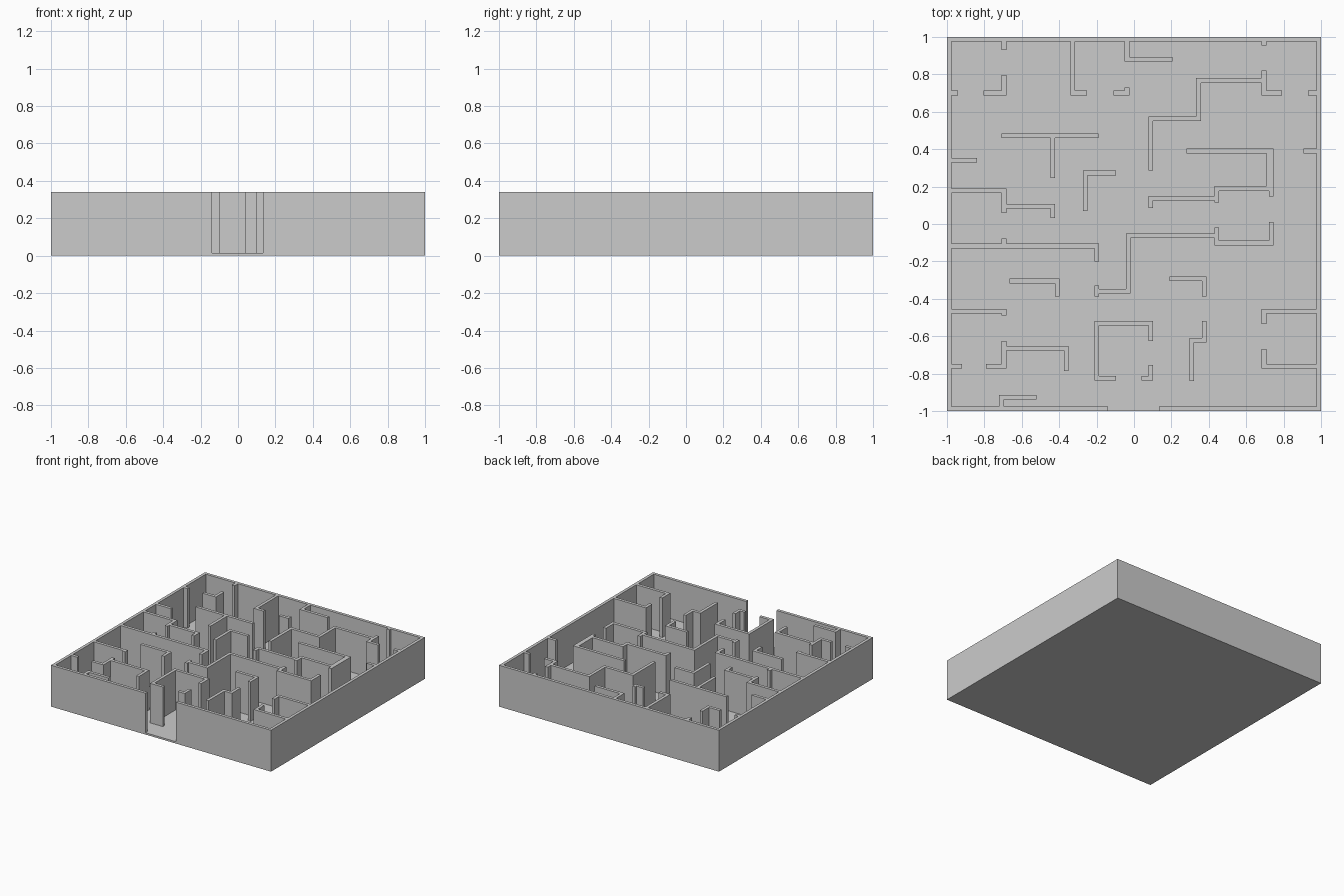
import bpy
import bmesh
from mathutils import Vector

HEIGHT = 0.34      # top of every wall
FLOOR = 0.015      # floor thickness
THICK = 0.025      # wall thickness
EDGE = 1 - THICK   # inner face of the outer walls

cube = bpy.data.objects.get("Cube")
if cube:
    bpy.data.objects.remove(cube, do_unlink=True)

grey = bpy.data.materials.new("plain grey")
grey.use_nodes = True
colour = (0.6, 0.6, 0.6, 1)
grey.diffuse_color = colour
grey.node_tree.nodes["Principled BSDF"].inputs["Base Color"].default_value = colour


def add_object(name, bm):
    """Turn a bmesh into a grey object."""
    bmesh.ops.recalc_face_normals(bm, faces=bm.faces)
    mesh = bpy.data.meshes.new(name)
    bm.to_mesh(mesh)
    bm.free()
    mesh.materials.append(grey)
    obj = bpy.data.objects.new(name, mesh)
    bpy.context.collection.objects.link(obj)
    return obj


def box(name, low, high):
    """Box between two opposite corners."""
    low, high = Vector(low), Vector(high)
    bm = bmesh.new()
    bmesh.ops.create_cube(bm, size=1)
    bmesh.ops.scale(bm, vec=high - low, verts=bm.verts)
    bmesh.ops.translate(bm, vec=(low + high) / 2, verts=bm.verts)
    return add_object(name, bm)


def wall(name, x, y, axis, *stops):
    """Wall along a centre line that turns a right angle at every stop."""
    points = [Vector((x, y, FLOOR))]
    for stop in stops:
        point = points[-1].copy()
        setattr(point, axis, stop)
        points.append(point)
        axis = "y" if axis == "x" else "x"
    # Sideways offset of each segment; corners add both for a clean mitre
    sides = []
    for a, b in zip(points, points[1:]):
        run = (b - a).normalized()
        sides.append(Vector((-run.y, run.x, 0)) * THICK / 2)
    offsets = [sides[0]]
    offsets += [a + b for a, b in zip(sides, sides[1:])]
    offsets.append(sides[-1])
    bm = bmesh.new()
    pairs = [(bm.verts.new(p + o), bm.verts.new(p - o))
             for p, o in zip(points, offsets)]
    strip = [bm.faces.new((a[0], a[1], b[1], b[0]))
             for a, b in zip(pairs, pairs[1:])]
    raised = bmesh.ops.extrude_face_region(bm, geom=strip, use_keep_orig=True)
    top = [v for v in raised["geom"] if isinstance(v, bmesh.types.BMVert)]
    bmesh.ops.translate(bm, vec=(0, 0, HEIGHT - FLOOR), verts=top)
    return add_object(name, bm)


# Outer tray: a block hollowed from above, with a doorway in the front
tray = box("outer_walls_and_floor", (-1, -1, 0), (1, 1, HEIGHT))
cutters = [box("hollow_cutter", (-EDGE, -EDGE, FLOOR), (EDGE, EDGE, 1)),
           box("doorway_cutter", (-0.14, -2, FLOOR), (0.135, -0.9, 1))]
for cutter in cutters:
    cutter.hide_render = True
    cut = tray.modifiers.new(cutter.name, "BOOLEAN")
    cut.operation = "DIFFERENCE"
    cut.solver = "EXACT"
    cut.object = cutter
bpy.context.view_layer.update()
hollowed = bpy.data.meshes.new_from_object(
    tray.evaluated_get(bpy.context.evaluated_depsgraph_get()))
tray.modifiers.clear()
tray.data = hollowed
for cutter in cutters:
    bpy.data.objects.remove(cutter, do_unlink=True)

# Door jambs and corners shared by the corner rooms
ROOM = 0.695

# Back right room and corridor
wall("back_right_room_rear_jamb", -ROOM, EDGE, "y", 0.93)
wall("back_right_room_corner", -ROOM, 0.796, "y", 0.7, -0.804)
wall("back_right_room_side_jamb", -EDGE, 0.7, "x", -0.94)
wall("back_corridor_long_wall", -0.327, EDGE, "y", 0.7, -0.25)
wall("back_corridor_hook", -0.037, EDGE, "y", 0.88, 0.205)
wall("back_corridor_small_corner", -0.037, 0.73, "y", 0.7, -0.11)

# Back left room and stepped wall
wall("back_left_room_rear_jamb", ROOM, EDGE, "y", 0.955)
wall("back_left_room_corner", ROOM, 0.82, "y", 0.7, 0.79)
wall("back_left_room_side_jamb", EDGE, 0.7, "x", 0.93)
wall("back_left_stepped_wall", ROOM, 0.767, "x", 0.345, 0.563, 0.09, 0.285)

# Middle right
wall("right_tee_bar", -0.708, 0.472, "x", -0.19)
wall("right_tee_stem", -0.434, 0.472, "y", 0.245)
wall("right_side_jamb", -EDGE, 0.34, "x", -0.84)
wall("right_room_rear_wall", -EDGE, 0.177, "x", -ROOM, 0.06)
wall("right_room_rear_branch", -ROOM, 0.095, "x", -0.434, 0.033)
wall("right_room_front_wall", -EDGE, -0.118, "x", -0.2, -0.2)
wall("right_room_front_jamb", -ROOM, -0.118, "y", -0.078)
wall("centre_right_corner", -0.097, 0.273, "x", -0.26, 0.07)

# Middle left
wall("left_side_jamb", EDGE, 0.39, "x", 0.905)
wall("left_room_rear_wall", 0.28, 0.39, "x", 0.733, 0.147)
wall("left_room_wall_backing", 0.72, 0.39, "y", 0.19)
wall("left_room_inner_wall", 0.733, 0.19, "x", 0.442, 0.115)
wall("left_room_inner_branch", 0.442, 0.137, "x", 0.09, 0.085)
wall("left_room_front_wall", 0.733, 0.01, "y", -0.102, 0.442, -0.02)
wall("centre_stepped_wall", 0.442, -0.062, "x", -0.03, -0.36, -0.2)
wall("centre_stepped_wall_end", -0.2, -0.33, "y", -0.388)

# Free standing corners in front of the middle
wall("front_right_free_corner", -0.665, -0.305, "x", -0.41, -0.388)
wall("front_left_free_corner", 0.19, -0.292, "x", 0.375, -0.388)

# Front right room
wall("front_right_room_rear_wall", -EDGE, -0.467, "x", -ROOM, -0.49)
wall("front_right_room_corner", -ROOM, -0.625, "y", -0.76, -0.79)
wall("front_right_room_branch", -ROOM, -0.665, "x", -0.362, -0.785)
wall("front_right_room_side_jamb", -EDGE, -0.76, "x", -0.92)
wall("front_right_hook", -0.52, -0.927, "x", -0.708, -EDGE)

# Front left room
wall("front_left_room_rear_wall", EDGE, -0.467, "x", ROOM, -0.535)
wall("front_left_room_front_wall", EDGE, -0.76, "x", ROOM, -0.668)
wall("front_left_stepped_wall", 0.375, -0.518, "y", -0.622, 0.308, -0.84)

# Entrance room behind the doorway
wall("entrance_room_wall", -0.097, -0.825, "x", -0.2, -0.53, 0.09, -0.625)
wall("entrance_room_corner", 0.09, -0.753, "y", -0.825, 0.04)
